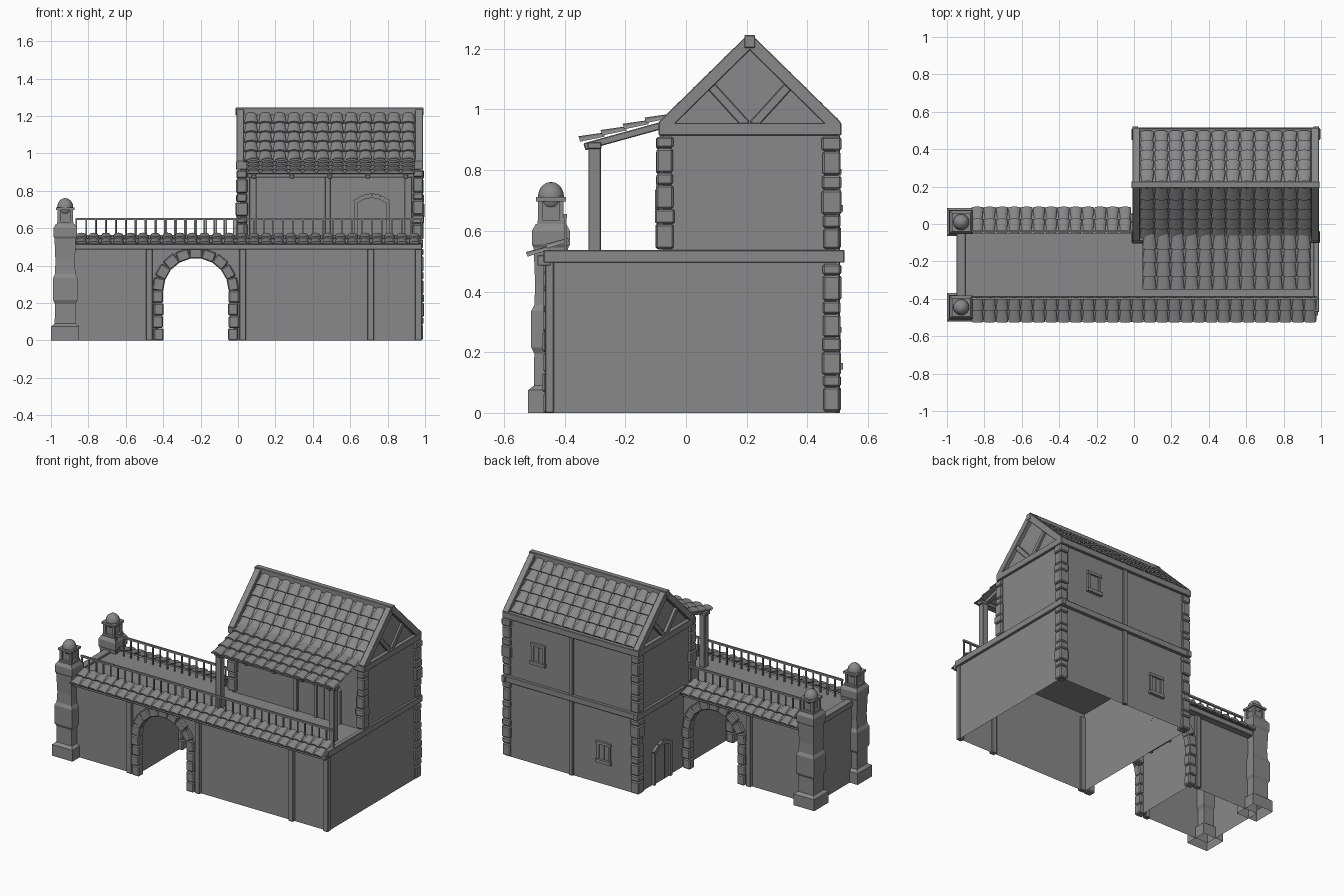
import bpy, bmesh, math, random
from mathutils import Matrix, Vector

if "Cube" in bpy.data.objects:
    bpy.data.objects.remove(bpy.data.objects["Cube"])

random.seed(4)
PARTS = {}
I = Matrix.Identity(4)
MIRROR = -0.435            # back of gate wing: y -> MIRROR - y


def part(name):
    return PARTS.setdefault(name, bmesh.new())


def box(name, x0, x1, y0, y1, z0, z1, M=I):
    c = Vector(((x0 + x1) / 2, (y0 + y1) / 2, (z0 + z1) / 2))
    S = Matrix.Diagonal((abs(x1 - x0), abs(y1 - y0), abs(z1 - z0), 1))
    bmesh.ops.create_cube(part(name), size=1, matrix=M @ Matrix.Translation(c) @ S)


def beam(name, p, q, side, w, h, M=I):
    """Bar from p to q; w is measured along the side vector, h across it."""
    p, q, s = Vector(p), Vector(q), Vector(side)
    d = (q - p).normalized()
    R = Matrix((s, d, s.cross(d))).transposed().to_4x4()
    S = Matrix.Diagonal((w, (q - p).length, h, 1))
    bmesh.ops.create_cube(part(name), size=1, matrix=M @ Matrix.Translation((p + q) / 2) @ R @ S)


def sheet(name, pts, M=I):
    bm = part(name)
    bm.faces.new([bm.verts.new(M @ Vector(p)) for p in pts])


def rect_x(name, x, y0, y1, z0, z1):
    sheet(name, [(x, y0, z0), (x, y1, z0), (x, y1, z1), (x, y0, z1)])


def rect_y(name, y, x0, x1, z0, z1):
    sheet(name, [(x0, y, z0), (x1, y, z0), (x1, y, z1), (x0, y, z1)])


def rect_z(name, z, x0, x1, y0, y1):
    sheet(name, [(x0, y0, z), (x1, y0, z), (x1, y1, z), (x0, y1, z)])


def tiles(name, x0, x1, cols, top, bot, rows):
    """Overlapping tapered barrel tiles over a sloping sheet."""
    bm = part(name)
    a, b = Vector((0, *top)), Vector((0, *bot))
    d, w = (b - a) / rows, (x1 - x0) / cols
    n = Vector((0, -d.z, d.y)).normalized()
    n = n if n.z > 0 else -n
    sheet(name, [(x0, *top), (x1, *top), (x1, *bot), (x0, *bot)])
    for r in range(rows):
        for c in range(cols):
            rings = []
            for t, rad, lift in ((r, 0.36 * w, 0), (r + 1.1, 0.5 * w, 0.006)):
                o = a + d * t + Vector((x0 + (c + 0.5) * w, 0, 0)) + n * lift
                arc = [o + Vector((rad * math.cos(k * math.pi / 6), 0, 0)) +
                       n * 0.5 * rad * math.sin(k * math.pi / 6) for k in range(7)]
                rings.append([bm.verts.new(v) for v in arc])
            for k in range(6):
                bm.faces.new((rings[0][k], rings[0][k + 1], rings[1][k + 1], rings[1][k]))
            bm.faces.new(rings[1])


def quoins(name, x, y, z0, z1, n):
    """Uneven stones stacked on a corner."""
    hs = [(0.6 if k % 2 else 1.1) + random.uniform(-.1, .1) for k in range(n)]
    z = z0
    for k, h in enumerate(hs):
        h *= (z1 - z0) / sum(hs)
        a = 0.03 + random.uniform(-.003, .003)
        box(name, x - a, x + a, y - a, y + a, z, z + h - 0.002)
        z += h


def door(name, M, w=0.075, h=0.213):
    """Door with a low arched frame; local -y is outwards."""
    box(name, -w, w, -0.004, 0.004, 0, h + 0.02, M)
    for s in (-1, 1):
        box(name, s * w, s * (w + 0.02), -0.014, 0.005, 0, h, M)
        box(name, s * w * 0.36 - .002, s * w * 0.36 + .002, -0.007, 0, 0, h + 0.015, M)
    arc = [(-w - .017, h), (-w * .6, h + .028), (0, h + .037), (w * .6, h + .028), (w + .017, h)]
    for p, q in zip(arc, arc[1:]):
        beam(name, (p[0], -0.005, p[1]), (q[0], -0.005, q[1]), (0, 1, 0), 0.02, 0.024, M)


def window(name, M, w=0.033, h=0.05):
    """Framed window with sill and lintel."""
    box(name, -w, w, -0.003, 0.003, -h, h, M)
    box(name, -w - .022, w + .022, -0.02, 0, -h - .022, -h, M)
    box(name, -w - .02, w + .02, -0.016, 0, h, h + .018, M)
    for s in (-1, 1):
        box(name, s * w, s * (w + .016), -0.012, 0, -h, h, M)
    box(name, s * .003, -s * .003, -0.006, 0, -h, h, M)


# Gate wing walls, with an arched opening front and back
AX, AZ, AR = -0.225, 0.265, 0.2
arch = [(AX - AR * math.cos(k * math.pi / 12), AZ + AR * math.sin(k * math.pi / 12)) for k in range(13)]
outline = [(-.94, 0), (AX - AR, 0)] + arch + [(AX + AR, 0), (.01, 0), (.01, .525), (-.94, .525)]
for y in (-0.445, 0.01):
    sheet("gate_walls", [(x, y, z) for x, z in outline])
rect_x("gate_walls", -.94, -.445, .01, 0, .525)
rect_x("gate_walls", AX - AR, -.445, .01, 0, .525)
rect_z("gate_deck", .525, -.94, .01, -.445, .01)
box("gate_timbers", -.95, -.9, -.445, .01, .5, .537)

# House walls, lower and upper storey, gables
rect_y("house_walls", -.445, .01, .975, 0, .525)
rect_y("house_walls", .495, .01, .975, 0, .95)
rect_y("house_walls", -.075, .01, .975, .525, .95)
for x in (.01, .975):
    rect_x("house_walls", x, -.445, .495, 0, .525)
    rect_x("house_walls", x, -.075, .495, .525, .95)
    g = .02 if x < .5 else .965
    sheet("house_walls", [(g, -.075, .95), (g, .495, .95), (g, .21, 1.22)])
rect_z("house_floor", .525, .01, .975, -.445, .495)

# Arch stones, pilasters, edge beams and railings, front and mirrored back
for back in (0, 1):
    Y = lambda y: MIRROR - y if back else y
    for k in range(9):
        a = (k + .5) * math.pi / 9
        r0, r1 = .172, .226 + random.uniform(0, .008)
        u = Vector((math.cos(a), 0, math.sin(a)))
        c = Vector((AX, Y(-.445), AZ))
        beam("arch_stones", c + u * r0, c + u * r1, (0, 1, 0), .05, .069)
    for s in (-1, 1):
        for k in range(4):
            e = .006 * (k % 2)
            box("arch_stones", AX + s * (.172 + e / 2), AX + s * (.226 + e), Y(-.47 - e / 2), Y(-.42),
                k * .067, k * .067 + .065)
    end = -.005 if back else .985
    for x in (-.475,) if back else (-.475, .025, .71, .965):
        box("gate_timbers", x - .018, x + .018, Y(-.465), Y(-.435), 0, .5)
    box("gate_timbers", -.88, end, Y(-.49), Y(-.445), .485, .52)
    tiles("eave_tiles", -.87, end - .01, 13 if back else 28, (Y(-.385), .565), (Y(-.513), .512), 2)
    box("railing", -.87, end, Y(-.404), Y(-.392), .643, .655)
    n = round((end + .87) / .053)
    for k in range(n + 1):
        x = -.865 + k * (end + .86) / n
        box("railing", x - .004, x + .004, Y(-.402), Y(-.394), .525, .645)

    # Corner pillar with lantern and dome
    px, py = -.924, Y(-.445)
    bm = part("pillars")
    prof = [(.075, 0), (.075, .075), (.056, .09), (.055, .195), (.065, .215), (.065, .335), (.055, .355),
            (.052, .42), (.057, .545), (.063, .555), (.063, .6), (.05, .622)]
    rings = [[bm.verts.new((px + i * r, py + j * r, z)) for i, j in ((-1, -1), (1, -1), (1, 1), (-1, 1))]
             for r, z in prof]
    for lo, hi in zip(rings, rings[1:]):
        for k in range(4):
            bm.faces.new((lo[k], lo[(k + 1) % 4], hi[(k + 1) % 4], hi[k]))
    bm.faces.new(rings[-1])
    box("lanterns", px - .03, px + .03, py - .03, py + .03, .62, .7)
    for i in (-1, 1):
        for j in (-1, 1):
            box("lanterns", px + i * .026, px + i * .042, py + j * .026, py + j * .042, .62, .7)
    for r, z in ((.045, .62), (.049, .697)):
        box("lanterns", px - r, px + r, py - r, py + r, z, z + .014)
    bmesh.ops.create_uvsphere(part("domes"), u_segments=16, v_segments=10, radius=.043,
                              matrix=Matrix.Translation((px, py, .712)) @ Matrix.Diagonal((1, 1, 1.14, 1)))

# House timbers: storey beams, wall plates, posts
for x in (-.008, .96):
    box("house_timbers", x, x + .03, -.47 if x > .5 else .01, .522, .495, .537)
    box("house_timbers", x, x + .03, -.09, .51, .914, .956)
for y in (-.09, .48):
    box("house_timbers", -.012, .99, y, y + .032, .914, .956)
box("house_timbers", -.008, .99, .485, .515, .495, .535)
box("house_timbers", .475, .505, .485, .508, 0, .915)
box("house_timbers", .465, .495, -.088, -.065, .525, .915)

# Gable rakes, ridge and V braces
for x in (.012, .968):
    for s in (-1, 1):
        beam("roof_timbers", (x, .21 + s * .287, .942), (x, .21, 1.224), (1, 0, 0), .042, .042)
        beam("roof_timbers", (x, .21 + s * .012, .95), (x, .21 + s * .135, 1.085), (1, 0, 0), .022, .03)
box("roof_timbers", -.014, .992, .192, .228, 1.203, 1.245)

# Roof tiles, sunk between the rakes
for s in (-1, 1):
    tiles("roof_tiles", .032, .949, 12, (.21 + s * .01, 1.21), (.21 + s * .268, .957), 5)
tiles("porch_tiles", .045, .945, 12, (-.05, .972), (-.34, .89), 4)

# Porch posts, beam and rafters
for x in (.08, .91):
    box("porch_frame", x - .02, x + .02, -.322, -.28, .525, .88)
box("porch_frame", .05, .94, -.325, -.278, .87, .893)
for k in range(5):
    x = .085 + k * .203
    beam("porch_frame", (x, -.335, .877), (x, -.07, .95), (1, 0, 0), .025, .024)

# Corner stones
for x in (.02, .963):
    quoins("corner_stones", x, .48, .005, .492, 8)
    quoins("corner_stones", x, .48, .54, .912, 6)
    quoins("corner_stones", x, -.07, .54, .912, 6)

# Doors and windows
door("porch_door", Matrix.Translation((.715, -.077, .525)))
door("side_door", Matrix.Translation((.008, .245, 0)) @ Matrix.Rotation(-math.pi / 2, 4, 'Z'))
for x, z in ((.73, .735), (.25, .215)):
    window("back_windows", Matrix.Translation((x, .497, z)) @ Matrix.Rotation(math.pi, 4, 'Z'))

# Turn every part into an object in dark grey; soften stones and timbers
grey = bpy.data.materials.new("dark_grey")
grey.diffuse_color = (.25, .25, .25, 1)
grey.use_nodes = True
grey.node_tree.nodes["Principled BSDF"].inputs["Base Color"].default_value = grey.diffuse_color
BEVEL = {"arch_stones": .006, "corner_stones": .006, "house_timbers": .003, "roof_timbers": .003,
         "gate_timbers": .003, "porch_frame": .003}
for name, bm in PARTS.items():
    bmesh.ops.recalc_face_normals(bm, faces=bm.faces)
    if name == "domes":
        for f in bm.faces:
            f.smooth = True
    me = bpy.data.meshes.new(name)
    bm.to_mesh(me)
    bm.free()
    me.materials.append(grey)
    ob = bpy.data.objects.new(name, me)
    bpy.context.collection.objects.link(ob)
    if name in BEVEL:
        m = ob.modifiers.new("bevel", 'BEVEL')
        m.width, m.segments = BEVEL[name], 1
